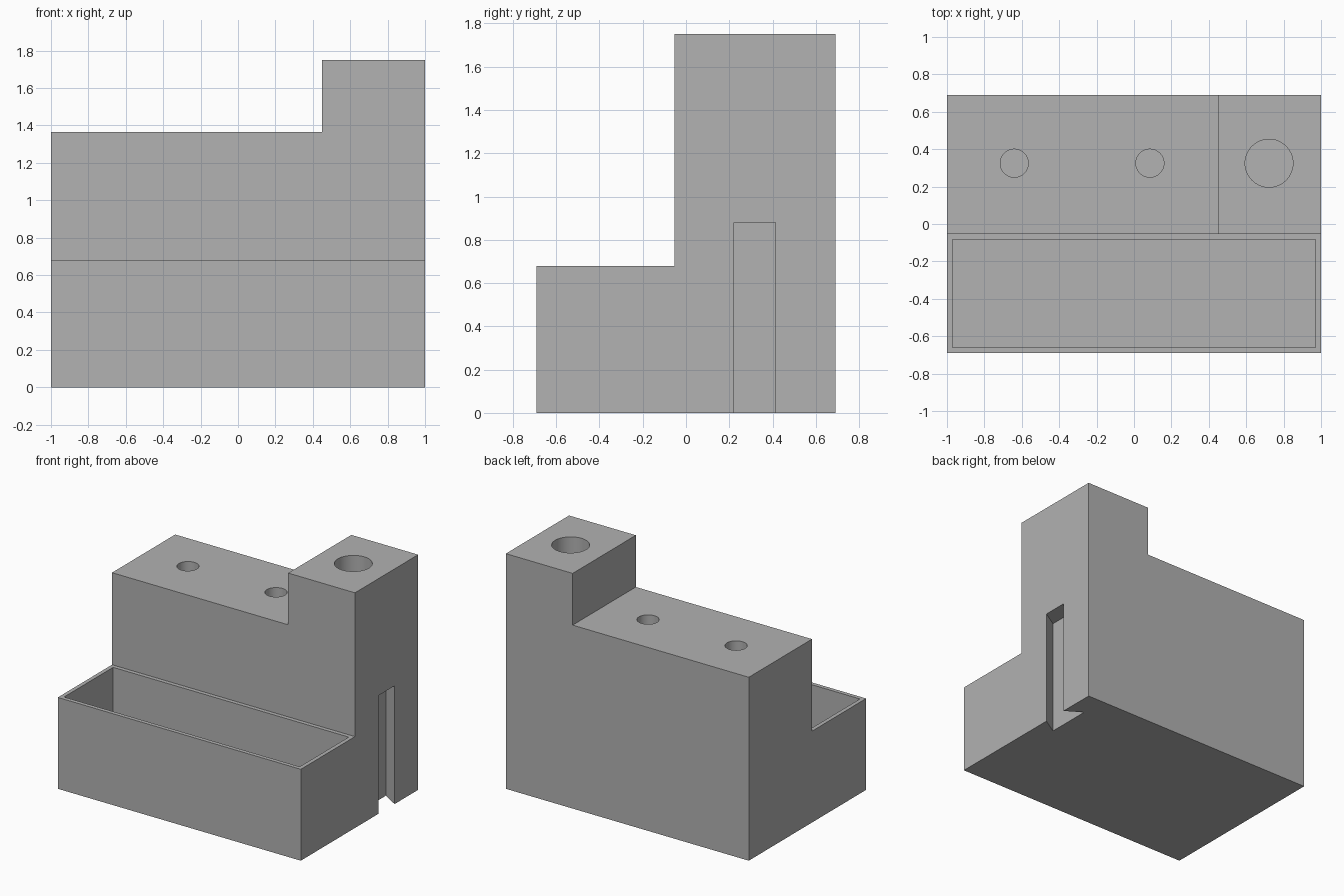
import bpy
import bmesh
from mathutils import Vector

if "Cube" in bpy.data.objects:
    bpy.data.objects.remove(bpy.data.objects["Cube"], do_unlink=True)

# Overall sizes
HALF_W, HALF_D = 1.0, 0.69
TRAY_H, SHELF_H, TOWER_H = 0.68, 1.365, 1.75
BLOCK_FRONT, TOWER_LEFT = -0.053, 0.45
WALL = 0.03
OVER = 0.2          # how far cutters poke out of the body
HOLE_Y = 0.325

grey = bpy.data.materials.new("plain_grey")
grey.use_nodes = True
grey.diffuse_color = (0.445, 0.445, 0.445, 1)
grey.node_tree.nodes["Principled BSDF"].inputs["Base Color"].default_value = grey.diffuse_color


def prism(name, points, direction):
    """Extrude a flat outline along a direction into a closed solid."""
    bm = bmesh.new()
    face = bm.faces.new([bm.verts.new(p) for p in points])
    extruded = bmesh.ops.extrude_face_region(bm, geom=[face])["geom"]
    verts = [g for g in extruded if isinstance(g, bmesh.types.BMVert)]
    bmesh.ops.translate(bm, verts=verts, vec=Vector(direction))
    bmesh.ops.recalc_face_normals(bm, faces=bm.faces)
    mesh = bpy.data.meshes.new(name)
    bm.to_mesh(mesh)
    bm.free()
    mesh.materials.append(grey)
    obj = bpy.data.objects.new(name, mesh)
    bpy.context.collection.objects.link(obj)
    return obj


def box(name, x0, x1, y0, y1, z0, z1):
    outline = [(x0, y0, z0), (x1, y0, z0), (x1, y1, z0), (x0, y1, z0)]
    return prism(name, outline, (0, 0, z1 - z0))


def hole(name, x, radius, floor, top):
    height = top + OVER - floor
    bpy.ops.mesh.primitive_cylinder_add(vertices=64, radius=radius, depth=height,
                                        location=(x, HOLE_Y, floor + height / 2))
    obj = bpy.context.object
    obj.name = name
    obj.data.materials.append(grey)
    return obj


# Stepped body: low tray section in front, tall block behind
side = [(-HALF_D, 0), (HALF_D, 0), (HALF_D, TOWER_H), (BLOCK_FRONT, TOWER_H),
        (BLOCK_FRONT, TRAY_H), (-HALF_D, TRAY_H)]
body = prism("tool_holder_body", [(-HALF_W, y, z) for y, z in side], (2 * HALF_W, 0, 0))

# Dovetail slot outline, widening inward from the side face
mid, mouth, inner, depth = 0.318, 0.095, 0.172, 0.125
flare = (inner - mouth) / depth
outer = mouth - flare * 0.05
slot = [(HALF_W + 0.05, mid - outer), (HALF_W + 0.05, mid + outer),
        (HALF_W - depth, mid + inner), (HALF_W - depth, mid - inner)]

cutters = [
    box("shelf_step_cutter", -HALF_W - OVER, TOWER_LEFT, BLOCK_FRONT - OVER,
        HALF_D + OVER, SHELF_H, TOWER_H + OVER),
    box("tray_cutter", -HALF_W + WALL, HALF_W - WALL, -HALF_D + WALL,
        BLOCK_FRONT - WALL, WALL, TRAY_H + OVER),
    prism("dovetail_slot_cutter", [(x, y, -OVER) for x, y in slot], (0, 0, 0.88 + OVER)),
    hole("left_hole_cutter", -0.64, 0.075, 0.68, SHELF_H),
    hole("middle_hole_cutter", 0.085, 0.075, 0.68, SHELF_H),
    hole("tower_hole_cutter", 0.722, 0.128, 0.68, TOWER_H),
]

# Carve the body, then drop the cutters
bpy.ops.object.select_all(action="DESELECT")
bpy.context.view_layer.objects.active = body
body.select_set(True)
for cutter in cutters:
    cutter.hide_render = True
    mod = body.modifiers.new(cutter.name, "BOOLEAN")
    mod.operation = "DIFFERENCE"
    mod.solver = "EXACT"
    mod.object = cutter
    bpy.ops.object.modifier_apply(modifier=mod.name)
    bpy.data.objects.remove(cutter, do_unlink=True)

bpy.ops.object.shade_smooth_by_angle()
